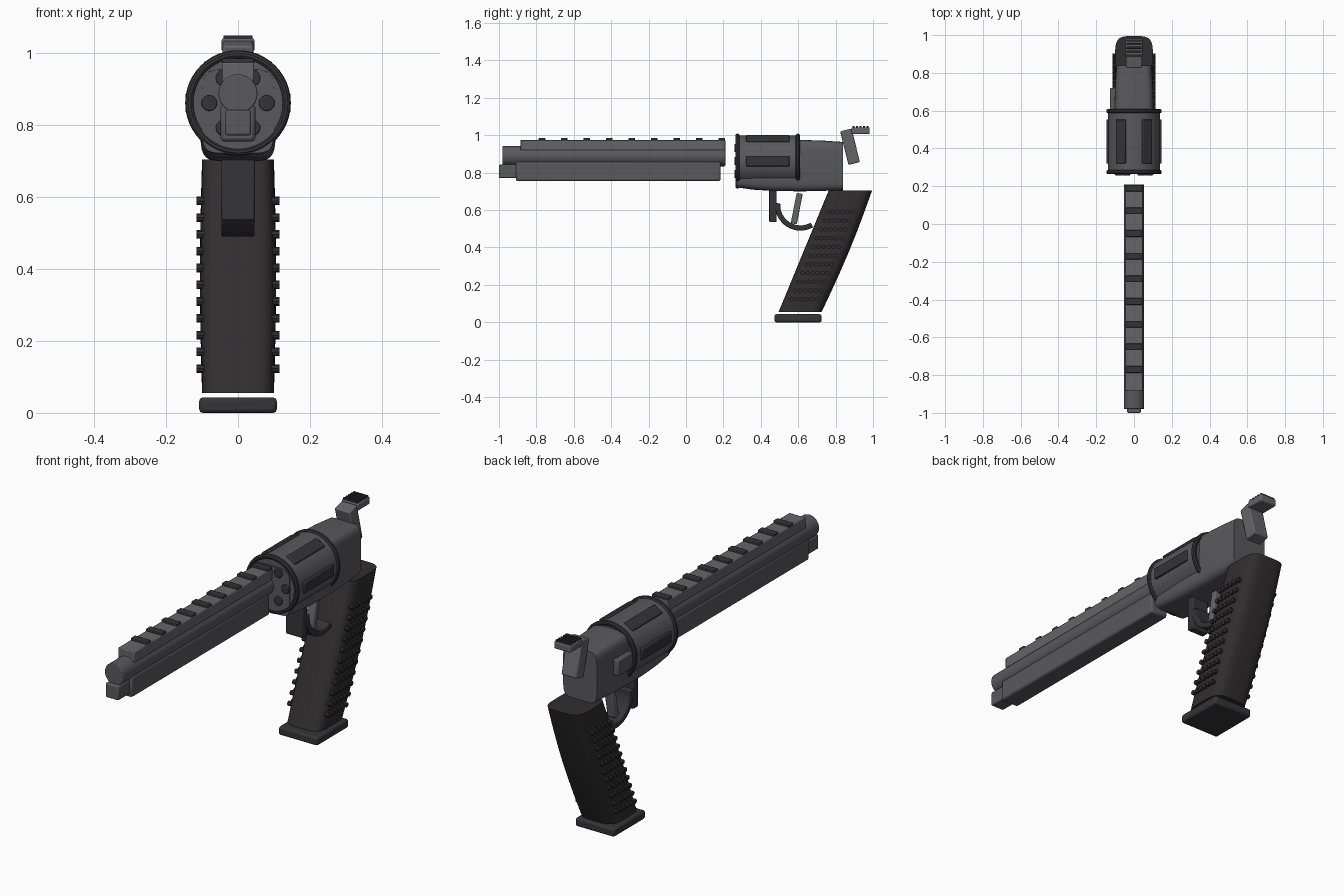
import bpy, bmesh, math
from mathutils import Matrix, Vector

if "Cube" in bpy.data.objects:
    bpy.data.objects.remove(bpy.data.objects["Cube"])


def material(name, rgb):
    m = bpy.data.materials.new(name)
    m.diffuse_color = (*rgb, 1)
    m.use_nodes = True
    m.node_tree.nodes["Principled BSDF"].inputs["Base Color"].default_value = m.diffuse_color
    return m


STEEL = material("steel", (0.10, 0.10, 0.11))
LIGHT = material("light_steel", (0.13, 0.13, 0.14))
DARK = material("dark_steel", (0.035, 0.035, 0.04))
GRIP = material("grip_rubber", (0.03, 0.027, 0.028))


def finish(name, bm, mat, bevel=0):
    bmesh.ops.recalc_face_normals(bm, faces=bm.faces)
    me = bpy.data.meshes.new(name)
    bm.to_mesh(me)
    bm.free()
    me.materials.append(mat)
    ob = bpy.data.objects.new(name, me)
    bpy.context.collection.objects.link(ob)
    if bevel:
        mod = ob.modifiers.new("bevel", 'BEVEL')
        mod.width, mod.segments = bevel, 2
    bpy.ops.object.select_all(action='DESELECT')
    ob.select_set(True)
    bpy.context.view_layer.objects.active = ob
    bpy.ops.object.shade_smooth_by_angle(angle=math.radians(35))
    return ob


def add_box(bm, centre, size, rot=None):
    m = Matrix.Translation(centre) @ (rot or Matrix()) @ Matrix.Diagonal((*size, 1))
    bmesh.ops.create_cube(bm, size=1, matrix=m)


def box(name, centre, size, mat, bevel=0.006, tilt=0):
    bm = bmesh.new()
    add_box(bm, centre, size, Matrix.Rotation(tilt, 4, 'X'))
    return finish(name, bm, mat, bevel)


def span(name, hw, y0, y1, z0, z1, mat, bevel=0.006):
    return box(name, (0, (y0 + y1) / 2, (z0 + z1) / 2), (2 * hw, y1 - y0, z1 - z0), mat, bevel)


def add_rod(bm, centre, r, length, axis='Y', seg=40):
    rot = Matrix.Rotation(math.pi / 2, 4, 'X' if axis == 'Y' else 'Y')
    bmesh.ops.create_cone(bm, cap_ends=True, segments=seg, radius1=r, radius2=r,
                          depth=length, matrix=Matrix.Translation(centre) @ rot)


def rod(name, r, y0, y1, z, mat, bevel=0):
    bm = bmesh.new()
    add_rod(bm, (0, (y0 + y1) / 2, z), r, y1 - y0)
    return finish(name, bm, mat, bevel)


def skin(bm, rings, closed=False):
    rows = [[bm.verts.new(p) for p in ring] for ring in rings]
    n = len(rows[0])
    for k in range(len(rows) if closed else len(rows) - 1):
        a, b = rows[k], rows[(k + 1) % len(rows)]
        for i in range(n):
            bm.faces.new((a[i], a[(i + 1) % n], b[(i + 1) % n], b[i]))
    if not closed:
        bm.faces.new(rows[0])
        bm.faces.new(rows[-1])


def super_ring(a, b, power, n=40):
    pts = []
    for i in range(n):
        t = 2 * math.pi * i / n
        c, s = math.cos(t), math.sin(t)
        pts.append((a * math.copysign(abs(c) ** (2 / power), c),
                    b * math.copysign(abs(s) ** (2 / power), s)))
    return pts


# Barrel, underlug and top rail
rod("barrel", 0.054, -0.98, 0.21, 0.888, STEEL, 0.004)
span("underlug", 0.048, -0.91, 0.185, 0.755, 0.86, STEEL, 0.01)
span("ejector_tip", 0.036, -1.0, -0.90, 0.772, 0.843, STEEL)
span("top_rib", 0.045, -0.885, 0.21, 0.92, 0.975, LIGHT, 0.004)
bm = bmesh.new()
for i in range(9):
    add_box(bm, (0, -0.77 + 0.12 * i, 0.976), (0.088, 0.035, 0.02))
finish("rail_ridges", bm, DARK, 0.003)

# Cylinder with flutes, chambers and rings
CZ = 0.862
rod("cylinder", 0.138, 0.27, 0.60, CZ, STEEL, 0.004)
flutes, chambers = bmesh.new(), bmesh.new()
for k in range(6):
    a = k * math.pi / 3
    d = Vector((math.cos(a), 0, math.sin(a)))
    c = Vector((0, 0.437, CZ))
    add_box(flutes, c + d * 0.133, (0.026, 0.235, 0.056), Matrix.Rotation(-a, 4, 'Y'))
    add_rod(chambers, Vector((0, 0.275, CZ)) + d * 0.08, 0.022, 0.034, seg=20)
finish("cylinder_flutes", flutes, DARK, 0.005)
finish("chambers", chambers, DARK, 0.003)
for name, y in (("front_ring", 0.275), ("rear_ring", 0.598)):
    bm = bmesh.new()
    rings = []
    for i in range(48):
        a = 2 * math.pi * i / 48
        rings.append([((0.135 + u) * math.cos(a), y + v, CZ + (0.135 + u) * math.sin(a))
                      for u, v in super_ring(0.012, 0.012, 2, 10)])
    skin(bm, rings, closed=True)
    finish(name, bm, DARK)

# Frame: y, half width, bottom, top
bm = bmesh.new()
rings = []
for y, hw, z0, z1 in ((0.266, 0.1, 0.722, 0.955), (0.36, 0.103, 0.709, 0.965),
                      (0.47, 0.105, 0.702, 0.975), (0.62, 0.104, 0.70, 0.975),
                      (0.74, 0.1, 0.703, 0.971), (0.84, 0.094, 0.706, 0.964)):
    rings.append([(x, y, (z0 + z1) / 2 + z) for x, z in super_ring(hw, (z1 - z0) / 2, 6)])
skin(bm, rings)
finish("frame", bm, STEEL)
box("cylinder_latch", (-0.112, 0.66, 0.85), (0.032, 0.12, 0.08), STEEL)

# Hammer with ridged spur
box("hammer", (0, 0.877, 0.939), (0.085, 0.063, 0.185), LIGHT, 0.006, math.radians(14))
span("hammer_spur", 0.046, 0.885, 0.982, 1.006, 1.042, LIGHT)
bm = bmesh.new()
for i in range(5):
    add_box(bm, (0, 0.895 + 0.019 * i, 1.043), (0.082, 0.011, 0.014))
finish("spur_ridges", bm, DARK, 0.002)

# Trigger and guard
box("trigger", (0, 0.592, 0.608), (0.045, 0.033, 0.165), LIGHT, 0.006, math.radians(-11))
span("guard_post", 0.047, 0.445, 0.485, 0.535, 0.71, DARK)
bm = bmesh.new()
rings = []
for i in range(17):
    a = math.radians(175 + 125 * i / 16)
    rings.append([(x, 0.612 + r * math.cos(a), 0.626 + r * math.sin(a))
                  for x, r in ((-0.046, 0.108), (0.046, 0.108), (0.046, 0.136), (-0.046, 0.136))])
skin(bm, rings)
finish("guard_bow", bm, DARK, 0.004)

# Raked grip
bm = bmesh.new()
rings = []
for i in range(9):
    t = i / 8
    bulge = math.sin(math.pi * t)
    y0 = 0.495 + 0.268 * t
    y1 = 0.725 + 0.270 * t + 0.012 * bulge
    rings.append([(x, (y0 + y1) / 2 + y, 0.055 + 0.65 * t)
                  for x, y in super_ring(0.1 + 0.006 * bulge, (y1 - y0) / 2, 4)])
skin(bm, rings)
finish("grip", bm, GRIP)

# Grip studs on both sides
bm = bmesh.new()
for row in range(11):
    z = 0.123 + 0.0467 * row
    for col in range(6):
        y = 0.565 + 0.41 * (z - 0.123) + 0.027 * col
        for side in (-1, 1):
            add_rod(bm, (side * 0.102, y, z), 0.012, 0.026, 'X', 8)
finish("grip_studs", bm, GRIP)

# Base plate
span("base_plate", 0.108, 0.473, 0.725, 0.0, 0.043, DARK, 0.01)
